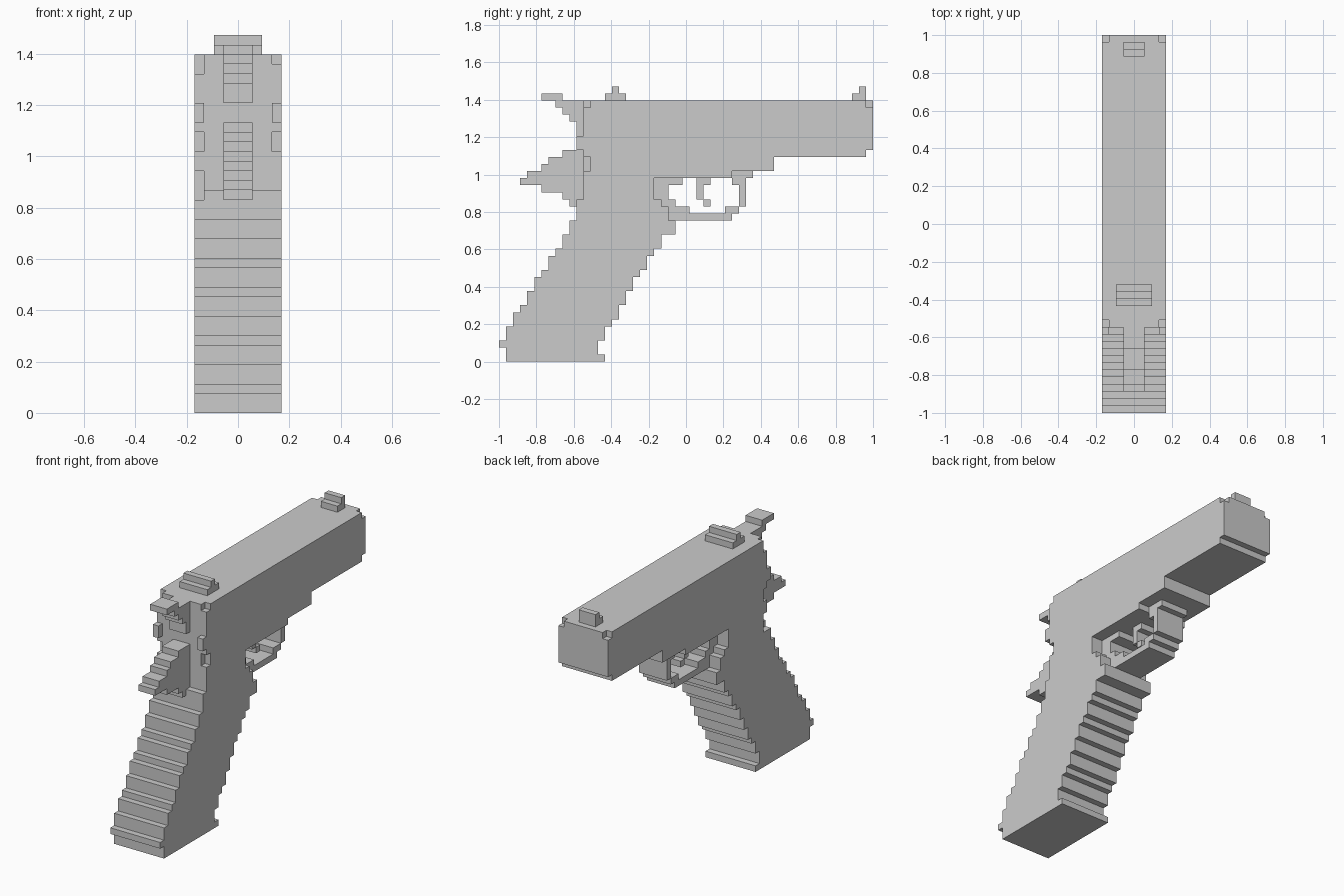
import bpy, bmesh
from mathutils import Vector

if "Cube" in bpy.data.objects:
    bpy.data.objects.remove(bpy.data.objects["Cube"])

U = 2 / 53          # cell size; length is 53 cells
parts = {}          # part name -> set of (x, y, z) cells


def fill(name, half, rows):
    """Rows are (z0, z1, y0, y1) in cells; width is 2*half+1 cells."""
    cells = parts.setdefault(name, set())
    for z0, z1, y0, y1 in rows:
        cells.update((x, y, z) for x in range(-half, half + 1)
                     for y in range(y0, y1) for z in range(z0, z1))


def sides(name, y0, y1, z0, z1, add, xs=(-4, 4)):
    """Add or remove cells in the outer side columns."""
    cells = {(x, y, z) for x in xs for y in range(y0, y1) for z in range(z0, z1)}
    if add:
        parts[name] |= cells
    else:
        parts[name] -= cells


# slanted grip with stepped front and back straps
fill("grip", 4, [
    (0, 1, 1, 15), (1, 2, 1, 14), (2, 3, 0, 14), (3, 5, 1, 15), (5, 6, 2, 16),
    (6, 7, 2, 17), (7, 8, 3, 17), (8, 10, 4, 18), (10, 12, 5, 19),
    (12, 13, 6, 20), (13, 15, 7, 21), (15, 16, 8, 22), (16, 18, 9, 23),
    (18, 20, 10, 25), (20, 22, 11, 24), (22, 23, 11, 23), (23, 26, 12, 22)])

# frame under the slide
fill("frame", 4, [(26, 27, 12, 33), (27, 29, 12, 39)])
sides("frame", 12, 13, 27, 29, False)

# slide, with chipped corners at both ends
fill("slide", 4, [(29, 30, 12, 52), (30, 37, 12, 53)])
sides("slide", 52, 53, 36, 37, False)
sides("slide", 12, 13, 36, 37, False)
sides("slide", 12, 13, 35, 36, False, (-4,))
sides("slide", 11, 12, 30, 32, True)
sides("grip", 11, 12, 22, 23, False, (-4,))
sides("grip", 12, 13, 22, 25, False, (-4,))

# sights
fill("rear_sight", 2, [(37, 38, 15, 18), (38, 39, 16, 17)])
fill("front_sight", 1, [(37, 38, 50, 52), (38, 39, 51, 52)])

# hammer and tang
fill("hammer", 1, [(37, 38, 6, 9), (36, 37, 8, 12), (35, 36, 9, 12),
                   (34, 35, 10, 12), (32, 34, 11, 12)])
fill("tang", 1, [(29, 30, 9, 12), (28, 29, 7, 12), (27, 28, 6, 12),
                 (26, 27, 4, 12), (25, 26, 3, 12), (24, 25, 6, 12),
                 (23, 24, 9, 12), (22, 23, 10, 11)])

# trigger guard ring and trigger
fill("trigger_guard", 2, [
    (26, 27, 33, 36), (25, 26, 22, 26), (25, 26, 33, 35), (23, 25, 22, 24),
    (22, 23, 23, 25), (22, 25, 34, 35), (21, 22, 24, 27), (21, 22, 32, 34),
    (20, 21, 24, 33)])
fill("trigger", 1, [(25, 26, 28, 30), (23, 25, 28, 29), (22, 23, 29, 30)])

# skin each part, skipping faces buried against other cells
solid = set().union(*parts.values())
for name, cells in parts.items():
    bm = bmesh.new()
    for c in cells:
        for axis in range(3):
            for s in (-1, 1):
                n = list(c)
                n[axis] += s
                if tuple(n) in solid:
                    continue
                a, b = (axis + 1) % 3, (axis + 2) % 3
                quad = []
                for da, db in ((0, 0), (1, 0), (1, 1), (0, 1))[::s]:
                    p = list(c)
                    p[axis] += s > 0
                    p[a] += da
                    p[b] += db
                    quad.append(bm.verts.new(
                        Vector((p[0] - .5, p[1] - 26.5, p[2])) * U))
                bm.faces.new(quad)
    bmesh.ops.remove_doubles(bm, verts=bm.verts, dist=U / 100)
    bmesh.ops.dissolve_limit(bm, angle_limit=0.01, verts=bm.verts, edges=bm.edges)
    mesh = bpy.data.meshes.new(name)
    bm.to_mesh(mesh)
    bm.free()
    bpy.context.collection.objects.link(bpy.data.objects.new(name, mesh))
